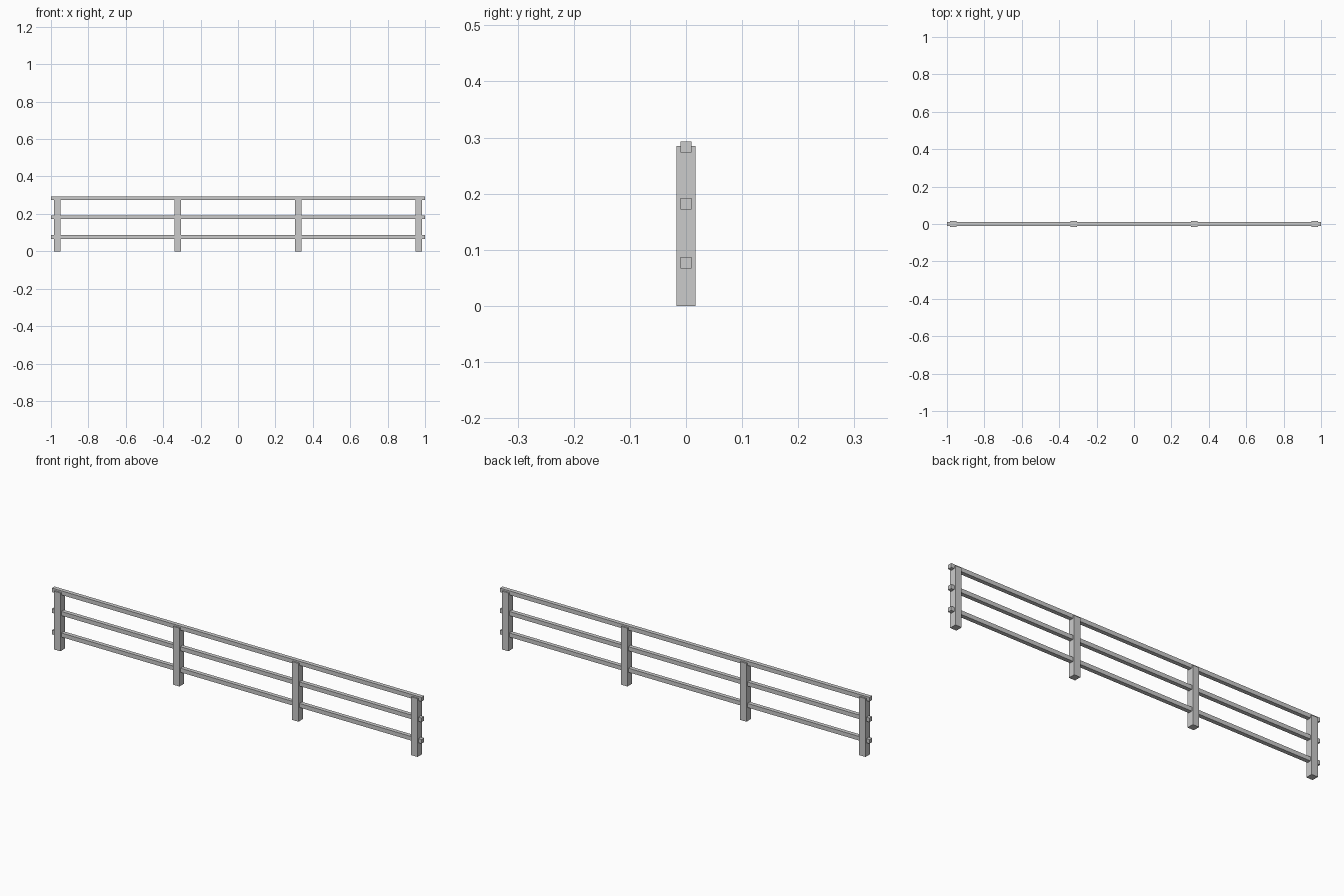
import bpy

if "Cube" in bpy.data.objects:
    bpy.data.objects.remove(bpy.data.objects["Cube"])


def box(name, center, size):
    bpy.ops.mesh.primitive_cube_add(size=1, location=center)
    obj = bpy.context.object
    obj.name = name
    obj.scale = size
    bpy.ops.object.transform_apply(location=False, rotation=False, scale=True)
    return obj


# Four evenly spaced square posts
POST_W, POST_H, POST_X = 0.034, 0.285, 0.966
for i in range(4):
    x = -POST_X + i * 2 * POST_X / 3
    box(f"post_{i + 1}", (x, 0, POST_H / 2), (POST_W, POST_W, POST_H))

# Three full-length rails running through the posts
RAIL = 0.02
for name, z in (("bottom_rail", 0.077), ("middle_rail", 0.182), ("top_rail", 0.283)):
    box(name, (0, 0, z), (2, RAIL, RAIL))
